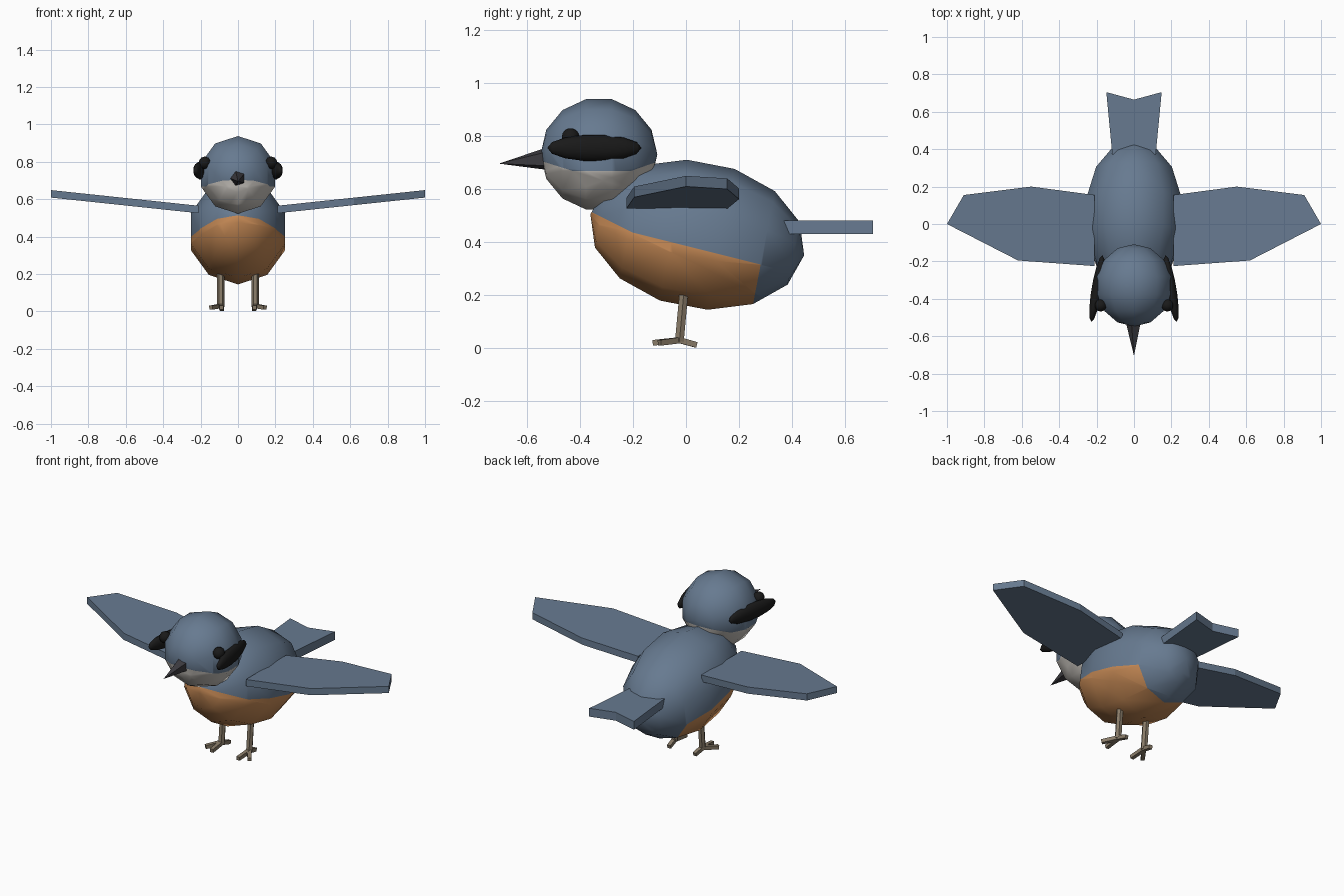
import bpy, bmesh, math
from mathutils import Vector, Matrix

if "Cube" in bpy.data.objects:
    bpy.data.objects.remove(bpy.data.objects["Cube"])


def material(name, rgb):
    m = bpy.data.materials.new(name)
    m.use_nodes = True
    m.diffuse_color = (*rgb, 1)
    m.node_tree.nodes["Principled BSDF"].inputs["Base Color"].default_value = (*rgb, 1)
    return m


blue = material("slate blue", (0.135, 0.195, 0.28))
orange = material("rust orange", (0.56, 0.25, 0.09))
cream = material("pale throat", (0.6, 0.57, 0.53))
black = material("soft black", (0.01, 0.01, 0.01))
grey = material("beak grey", (0.045, 0.043, 0.05))
tan = material("leg tan", (0.25, 0.2, 0.14))


def finish(name, bm, mats, smooth=False):
    bmesh.ops.recalc_face_normals(bm, faces=bm.faces)
    mesh = bpy.data.meshes.new(name)
    for f in bm.faces:
        f.smooth = smooth
    bm.to_mesh(mesh)
    bm.free()
    for m in mats:
        mesh.materials.append(m)
    obj = bpy.data.objects.new(name, mesh)
    bpy.context.collection.objects.link(obj)
    return obj


def ellipsoid(centre, radii, rotation=Matrix(), rings=7, segments=10):
    """Arc spun about the y axis, then scaled, turned and placed."""
    bm = bmesh.new()
    arc = [math.pi * i / rings for i in range(rings + 1)]
    verts = [bm.verts.new((0, math.cos(a), math.sin(a))) for a in arc]
    edges = [bm.edges.new(pair) for pair in zip(verts, verts[1:])]
    bmesh.ops.spin(bm, geom=verts + edges, cent=(0, 0, 0), axis=(0, 1, 0),
                   angle=math.tau, steps=segments)
    bmesh.ops.remove_doubles(bm, verts=bm.verts, dist=0.001)
    bm.transform(Matrix.Translation(centre) @ rotation @ Matrix.Diagonal((*radii, 1)))
    return bm


def paint_below(bm, lines, limit=lambda p: True):
    """Cut along planes z = a + b*y and colour what lies under the highest."""
    for a, b in lines:
        bmesh.ops.bisect_plane(bm, geom=bm.verts[:] + bm.edges[:] + bm.faces[:],
                               plane_co=(0, 0, a), plane_no=(0, -b, 1), dist=1e-5)
    for f in bm.faces:
        p = f.calc_center_median()
        if p.z < max(a + b * p.y for a, b in lines) and limit(p):
            f.material_index = 1


def plate(name, outline, thickness, height, mats):
    """Outline in x, y extruded down from the height function."""
    bm = bmesh.new()
    face = bm.faces.new([bm.verts.new((x, y, height(x))) for x, y in outline])
    out = bmesh.ops.extrude_face_region(bm, geom=[face])
    for v in out["geom"]:
        if isinstance(v, bmesh.types.BMVert):
            v.co.z -= thickness
    return finish(name, bm, mats)


def rod(bm, start, end, r1, r2, sides):
    """Prism or cone from start to end with a corner pointing up."""
    start, end = Vector(start), Vector(end)
    d = end - start
    turn = d.to_track_quat('Z', 'Y').to_matrix().to_4x4()
    spin = Matrix.Rotation(math.pi / 4 if sides == 4 else math.pi / 2, 4, 'Z')
    bmesh.ops.create_cone(bm, cap_ends=True, segments=sides, radius1=r1, radius2=r2,
                          depth=d.length,
                          matrix=Matrix.Translation((start + end) / 2) @ turn @ spin)


# Body with an orange breast that stops at a ring behind the legs
centre = Vector((0, 0.0425, 0.427))
tilt = Matrix.Rotation(math.radians(-10.9), 4, 'X')
axis = tilt.to_3x3() @ Vector((0, 1, 0))
body = ellipsoid(centre, (0.272, 0.41, 0.277), tilt)
paint_below(body, [(0.385, -0.25), (0.335, -0.5)],
            lambda p: (p - centre).dot(axis) < 0.255)
finish("body", body, [blue, orange], True)

# Head with a pale throat
head = ellipsoid((0, -0.328, 0.73), (0.213, 0.22, 0.213))
paint_below(head, [(0.668, 0), (0.533, -0.315), (0.74, 0.35)])
finish("head", head, [blue, cream], True)

# Beak
bm = bmesh.new()
rod(bm, (0, -0.52, 0.713), (0, -0.705, 0.695), 0.045, 0, 5)
finish("beak", bm, [grey])

# Tail with a notched end
plate("tail", [(-0.115, 0.36), (0.115, 0.36), (0.148, 0.705), (0, 0.665), (-0.148, 0.705)],
      0.05, lambda x: 0.48, [blue])

wing_half = [(0.21, -0.225), (0.62, -0.195), (1, 0), (0.91, 0.155), (0.55, 0.2), (0.21, 0.155)]
for side, s in (("left", 1), ("right", -1)):
    # Wing rising towards its tip
    plate(side + "_wing", [(s * x, y) for x, y in wing_half], 0.04,
          lambda x: 0.565 + 0.106 * (abs(x) - 0.21), [blue])

    # Eye stripe and eye
    slant = Matrix.Rotation(s * math.radians(9.6), 4, 'Z')
    finish(side + "_eye_stripe",
           ellipsoid((s * 0.198, -0.345, 0.754), (0.03, 0.18, 0.05), slant), [black], True)
    finish(side + "_eye",
           ellipsoid((s * 0.178, -0.435, 0.795), (0.033, 0.033, 0.034)), [black], True)

    # Leg and three toes
    bm = bmesh.new()
    rod(bm, (s * 0.092, -0.008, 0.21), (s * 0.092, -0.025, 0.025), 0.019, 0.019, 6)
    for tip in ((0.088, -0.125, 0.02), (0.145, -0.1, 0.02), (0.085, 0.04, 0.012)):
        rod(bm, (s * 0.092, -0.025, 0.03), (s * tip[0], *tip[1:]), 0.016, 0.015, 4)
    finish(side + "_leg", bm, [tan])
